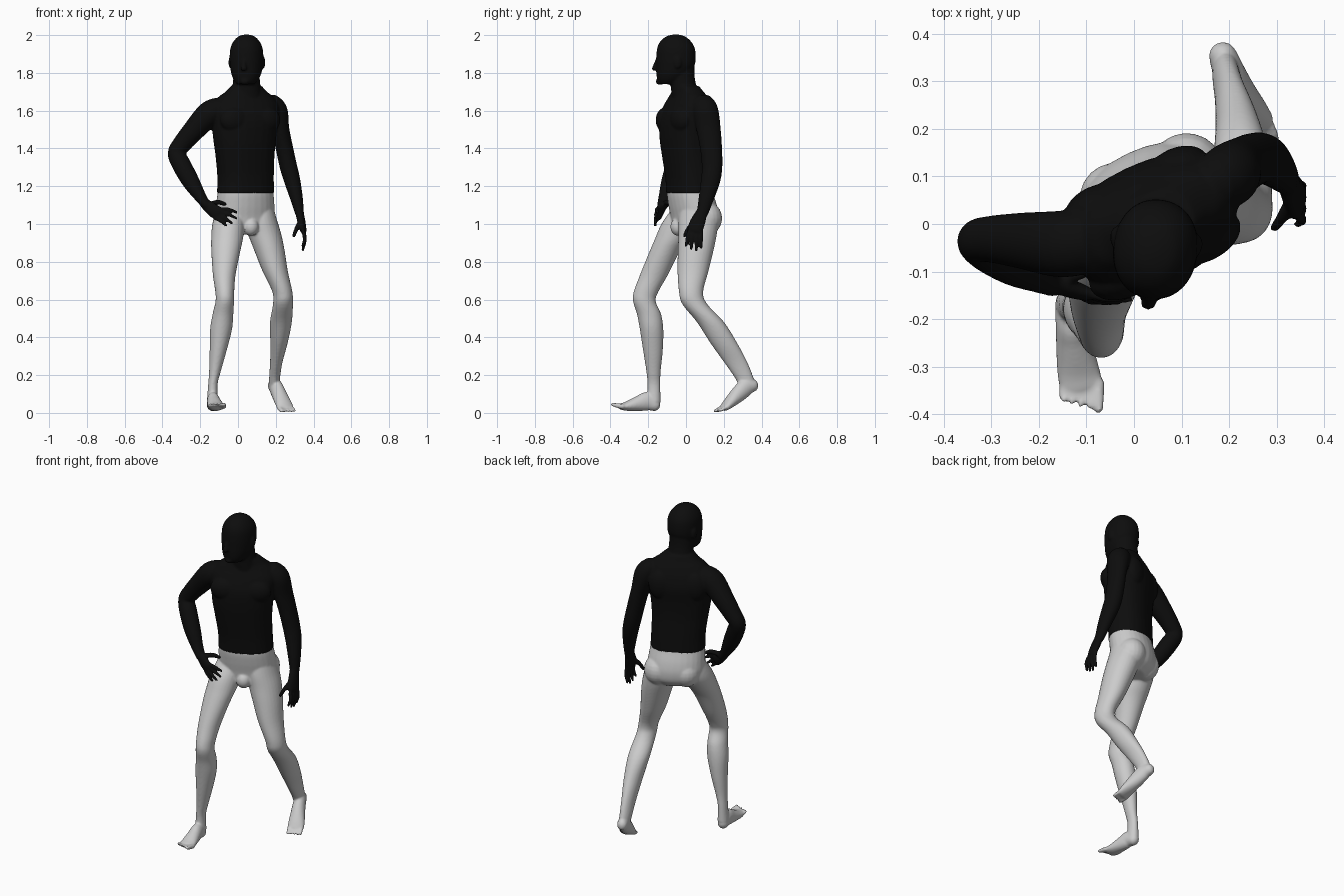
import bpy, bmesh, math
from mathutils import Vector, Matrix


def catmull(pts, steps=5):
    """Smoothly resample rows of numbers."""
    out = []
    for i in range(len(pts) - 1):
        a, b, c, d = (pts[max(0, min(len(pts) - 1, i + k))] for k in (-1, 0, 1, 2))
        for s in range(steps):
            t = s / steps
            out.append([0.5 * (2 * q + (r - p) * t + (2 * p - 5 * q + 4 * r - w) * t * t
                               + (3 * q - p - 3 * r + w) * t ** 3)
                        for p, q, r, w in zip(a, b, c, d)])
    out.append(list(pts[-1]))
    return out


def loft(bm, pts, ref=(1, 0, 0), level=False, power=2.0, n=28):
    """Skin rings (x, y, z, r_side, r_other); level rings stay horizontal, others follow the path with round ends."""
    rows = catmull(pts)
    rings = []
    for i, r in enumerate(rows):
        t = Vector((0, 0, 1))
        if not level:
            t = (Vector(rows[min(i + 1, len(rows) - 1)][:3]) - Vector(rows[max(i - 1, 0)][:3])).normalized()
        rings.append((Vector(r[:3]), t, max(r[3], .002), max(r[4], .002)))
    if not level:
        for end, sign in ((0, -1), (-1, 1)):
            c, t, a, b = rings[end]
            for f, s in ((.5, .87), (.85, .53), (.98, .15)):
                cap = (c + t * sign * min(a, b) * f, t, a * s, b * s)
                rings.insert(0, cap) if sign < 0 else rings.append(cap)
    loops = []
    for c, t, a, b in rings:
        u = Vector(ref)
        u = (u - t * u.dot(t)).normalized()
        v = t.cross(u)
        loop = []
        for k in range(n):
            w = 2 * math.pi * k / n
            cs, sn = math.cos(w), math.sin(w)
            loop.append(bm.verts.new(c + u * a * math.copysign(abs(cs) ** (2 / power), cs)
                                     + v * b * math.copysign(abs(sn) ** (2 / power), sn)))
        loops.append(loop)
    faces = [bm.faces.new(loops[0]), bm.faces.new(loops[-1])]
    for p, q in zip(loops, loops[1:]):
        for k in range(n):
            faces.append(bm.faces.new((p[k], p[(k + 1) % n], q[(k + 1) % n], q[k])))
    bmesh.ops.recalc_face_normals(bm, faces=faces)


def ball(bm, pos, size, turn=0.0):
    m = Matrix.Translation(pos) @ Matrix.Rotation(turn, 4, 'Z') @ Matrix.Diagonal((*size, 1))
    bmesh.ops.create_uvsphere(bm, u_segments=20, v_segments=12, radius=1, matrix=m)


def digit(bm, a, mid, b, r):
    loft(bm, [(*a, r, r), (*mid, r, r), (*b, r * .75, r * .75)], ref=(.3, .5, .8), n=12)


def finish(bm, name, mat=None):
    """Fuse the overlapping pieces into one smooth skin."""
    me = bpy.data.meshes.new(name)
    bm.to_mesh(me)
    bm.free()
    ob = bpy.data.objects.new(name, me)
    bpy.context.collection.objects.link(ob)
    if mat:
        me.materials.append(mat)
    rm = ob.modifiers.new("fuse", 'REMESH')
    rm.mode = 'VOXEL'
    rm.voxel_size = .006
    rm.use_smooth_shade = True
    sm = ob.modifiers.new("relax", 'SMOOTH')
    sm.factor = .5
    sm.iterations = 5


black = bpy.data.materials.new("black")
black.diffuse_color = (.004, .004, .004, 1)
TURN = math.radians(25)
ACROSS = (math.cos(TURN), math.sin(TURN), 0)

up = bmesh.new()
# torso and neck
loft(up, [(.04, .02, 1.163, .155, .112), (.04, .015, 1.25, .153, .112), (.037, .002, 1.36, .16, .115),
          (.035, -.003, 1.46, .172, .122), (.037, .003, 1.55, .182, .126), (.04, .01, 1.62, .186, .108),
          (.042, .012, 1.67, .155, .085), (.044, .008, 1.70, .115, .072), (.045, -.002, 1.73, .082, .066)],
     ref=ACROSS, level=True, power=2.3)
loft(up, [(.045, .0, 1.64, .085, .07), (.045, -.012, 1.72, .074, .068), (.045, -.02, 1.78, .07, .066),
          (.045, -.02, 1.84, .068, .064)], level=True)
# pectorals and shoulder blades
for s in (-1, 1):
    ball(up, (.065 + s * .08, -.065 + s * .037, 1.55), (.085, .052, .07), TURN)
    ball(up, (.005 + s * .085, .075 + s * .04, 1.56), (.07, .045, .09), TURN)
# head, nose, brow, ears
loft(up, [(.045, -.055, 2.003, .012, .014), (.045, -.055, 1.993, .043, .05), (.045, -.055, 1.966, .069, .082),
          (.045, -.053, 1.93, .085, .1), (.045, -.053, 1.88, .089, .105), (.045, -.056, 1.84, .087, .102),
          (.044, -.067, 1.80, .08, .09), (.042, -.082, 1.765, .066, .071), (.04, -.093, 1.74, .046, .05)],
     ref=(1, -.12, 0), level=True, power=2.15)
loft(up, [(.034, -.148, 1.875, .009, .01), (.031, -.16, 1.845, .012, .012), (.03, -.169, 1.822, .017, .012)], n=14)
ball(up, (.036, -.14, 1.755), (.026, .02, .018))
for s in (-1, 1):
    ball(up, (.047 + s * .088, -.035 - s * .01, 1.855), (.009, .02, .032), -.12)
# right arm, hand on hip
loft(up, [(-.10, -.035, 1.605, .068, .066), (-.155, -.042, 1.58, .07, .068), (-.235, -.035, 1.495, .059, .058),
          (-.295, -.032, 1.425, .05, .05), (-.326, -.036, 1.375, .046, .046), (-.30, -.056, 1.315, .049, .05),
          (-.25, -.085, 1.225, .046, .046), (-.20, -.11, 1.145, .035, .032), (-.168, -.123, 1.10, .03, .024)],
     ref=(0, 1, .1))
loft(up, [(-.175, -.12, 1.108, .028, .022), (-.135, -.135, 1.075, .036, .02), (-.105, -.145, 1.055, .037, .016)],
     ref=(-.035, .01, -.05))
for k, tip in enumerate([(-.008, -.15, 1.062), (-.008, -.158, 1.03), (-.032, -.163, 1.004), (-.062, -.163, .992)]):
    a = Vector((-.09 - k * .011, -.146 + k * .002, 1.079 - k * .016))
    b = Vector(tip)
    digit(up, a, a.lerp(b, .5) + Vector((0, -.008, .006)), b, .0105)
digit(up, (-.145, -.115, 1.105), (-.105, -.1, 1.115), (-.07, -.085, 1.105), .014)
# left arm, hanging
loft(up, [(.18, .09, 1.625, .06, .066), (.203, .105, 1.59, .062, .068), (.225, .12, 1.50, .047, .064),
          (.246, .133, 1.40, .046, .058), (.268, .138, 1.30, .046, .054), (.287, .13, 1.23, .043, .051),
          (.309, .108, 1.14, .034, .041), (.325, .088, 1.06, .024, .031)], ref=(1, 0, 0))
loft(up, [(.325, .085, 1.065, .03, .022), (.336, .062, 1.01, .041, .021), (.345, .047, .968, .042, .017)],
     ref=(.1, 1, 0))
for k in range(4):
    a = Vector((.346, .014 + k * .022, .958 + .004 * k))
    b = Vector((.343, .0 + k * .027, (.885, .868, .862, .875)[k]))
    digit(up, a, a.lerp(b, .5) + Vector((.009, 0, 0)), b, .0105)
digit(up, (.328, .045, 1.01), (.31, .012, .975), (.295, -.008, .937), .013)
finish(up, "upper_body", black)

low = bmesh.new()
# pelvis, buttocks, groin
loft(low, [(.04, .02, 1.21, .145, .1), (.04, .021, 1.165, .153, .111), (.038, .035, 1.10, .16, .117),
           (.037, .045, 1.04, .163, .115), (.042, .045, .985, .15, .105), (.055, .035, .945, .08, .075)],
     ref=ACROSS, level=True, power=2.15)
ball(low, (.112, .11, 1.03), (.08, .082, .088), TURN)
ball(low, (-.035, .045, 1.03), (.08, .085, .088), TURN)
ball(low, (.068, -.04, .985), (.042, .043, .048))
# right leg, forward
loft(low, [(-.04, .005, 1.08, .075, .08), (-.05, -.03, 1.0, .086, .1), (-.058, -.075, .92, .084, .09),
           (-.065, -.115, .85, .076, .08), (-.073, -.17, .73, .06, .074), (-.07, -.212, .64, .05, .065),
           (-.07, -.22, .59, .049, .06), (-.08, -.195, .52, .055, .064), (-.09, -.182, .44, .058, .062),
           (-.105, -.175, .33, .045, .052), (-.122, -.172, .22, .031, .038), (-.133, -.17, .15, .025, .034),
           (-.135, -.17, .06, .03, .036)], level=True)
loft(low, [(-.136, -.166, .042, .03, .034), (-.132, -.205, .06, .033, .05), (-.126, -.25, .05, .038, .041),
           (-.117, -.31, .036, .045, .026), (-.111, -.34, .034, .046, .018)], ref=(1, .1, 0))
for k in range(5):
    x = -.074 - k * .0185
    digit(low, (x, -.335, .034), (x - .001, -.36, .038), (x, -.389 + .005 * k, .045), .013 if k == 0 else .009)
# left leg, trailing
loft(low, [(.115, .06, 1.08, .075, .09), (.122, .065, 1.02, .085, .105), (.14, .062, .95, .088, .102),
           (.165, .052, .865, .081, .095), (.197, .037, .75, .067, .082), (.235, .027, .64, .053, .064),
           (.238, .047, .575, .053, .066), (.227, .13, .48, .058, .072), (.217, .2, .37, .046, .071),
           (.203, .262, .27, .033, .062), (.194, .306, .19, .029, .05), (.192, .325, .14, .028, .042)], level=True)
loft(low, [(.187, .353, .145, .03, .034), (.2, .318, .135, .034, .046), (.218, .275, .097, .039, .042),
           (.24, .228, .052, .046, .029), (.25, .205, .03, .047, .02)], ref=(1, .4, 0))
for k in range(5):
    o = Vector((.92, .38, 0)) * (-.037 + k * .0185)
    o.y *= .6
    digit(low, Vector((.25, .207, .03)) + o, Vector((.259, .185, .019)) + o,
          Vector((.266, .163 + .002 * k, .01)) + o, .013 if k == 0 else .009)
finish(low, "lower_body")
